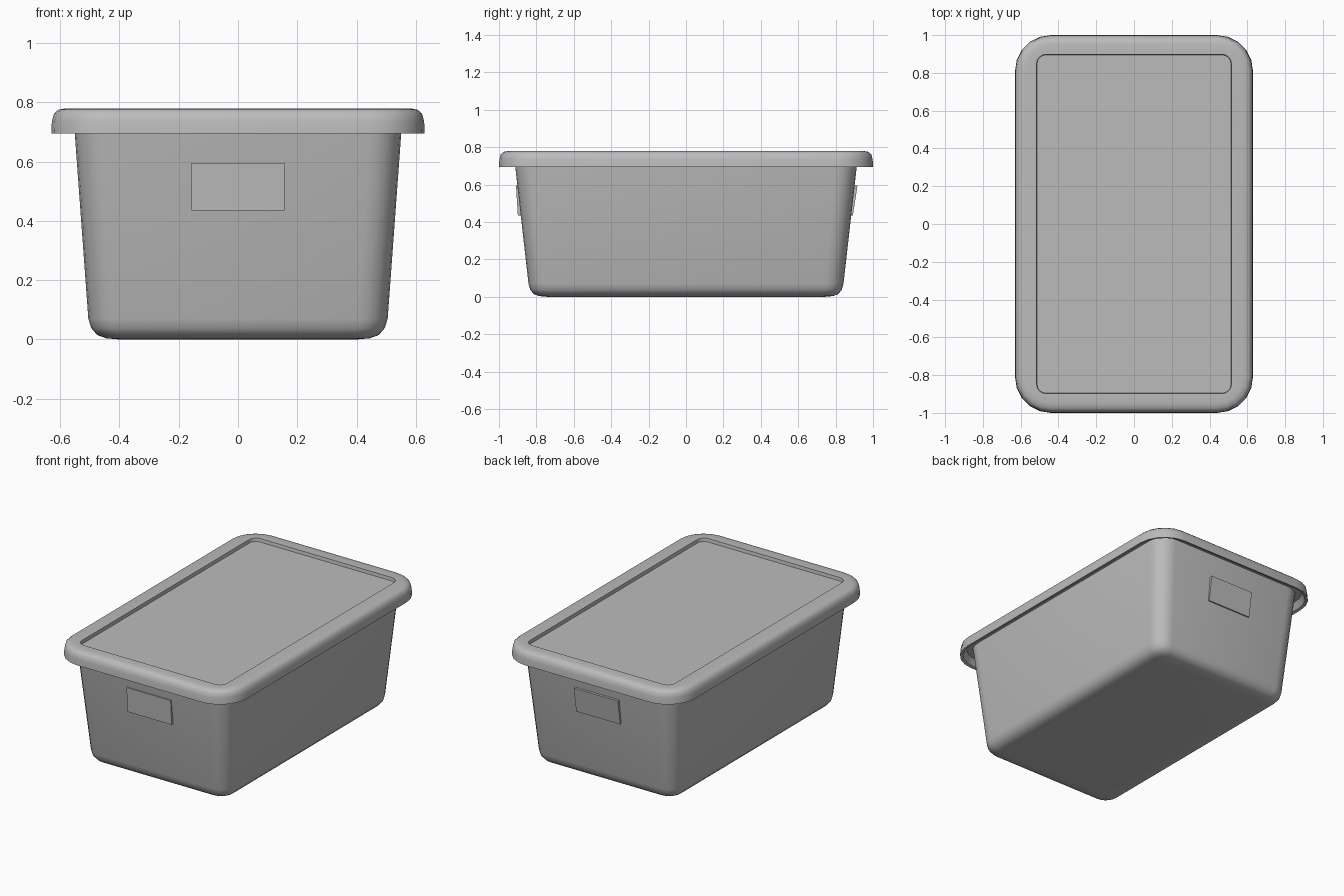
import bpy, bmesh, math

cube = bpy.data.objects.get("Cube")
if cube:
    bpy.data.objects.remove(cube, do_unlink=True)

grey = bpy.data.materials.new("grey_plastic")
grey.use_nodes = True
colour = (0.5, 0.5, 0.5, 1)
grey.diffuse_color = colour
shader = next(n for n in grey.node_tree.nodes if n.type == 'BSDF_PRINCIPLED')
shader.inputs["Base Color"].default_value = colour
shader.inputs["Roughness"].default_value = 0.6


def finish(bm, name):
    bmesh.ops.recalc_face_normals(bm, faces=bm.faces)
    mesh = bpy.data.meshes.new(name)
    bm.to_mesh(mesh)
    bm.free()
    mesh.materials.append(grey)
    obj = bpy.data.objects.new(name, mesh)
    bpy.context.collection.objects.link(obj)
    bpy.ops.object.select_all(action='DESELECT')
    obj.select_set(True)
    bpy.context.view_layer.objects.active = obj
    bpy.ops.object.shade_smooth_by_angle(angle=math.radians(40))
    return obj


def rounded_ring(bm, hx, hy, radius, z, steps=5):
    """Loop of vertices around a rounded rectangle."""
    verts = []
    for quarter, (sx, sy) in enumerate([(1, 1), (-1, 1), (-1, -1), (1, -1)]):
        for i in range(steps + 1):
            a = math.pi / 2 * (quarter + i / steps)
            verts.append(bm.verts.new((sx * (hx - radius) + radius * math.cos(a),
                                       sy * (hy - radius) + radius * math.sin(a), z)))
    return verts


def loft(name, sections):
    """Skin rounded rectangles in order and cap both ends."""
    bm = bmesh.new()
    rings = [rounded_ring(bm, *s) for s in sections]
    for a, b in zip(rings, rings[1:]):
        for i in range(len(a)):
            j = (i + 1) % len(a)
            bm.faces.new((a[i], a[j], b[j], b[i]))
    bm.faces.new(rings[0])
    bm.faces.new(rings[-1])
    return finish(bm, name)


# Tapered tub: rounded base, outer wall, then down the inside
loft("tub", [
    (0.40, 0.74, 0.04, 0.0),
    (0.445, 0.785, 0.06, 0.004),
    (0.475, 0.815, 0.08, 0.015),
    (0.495, 0.833, 0.09, 0.038),
    (0.505, 0.842, 0.10, 0.07),
    (0.554, 0.918, 0.11, 0.74),
    (0.534, 0.898, 0.09, 0.74),
    (0.485, 0.822, 0.08, 0.07),
    (0.455, 0.795, 0.06, 0.03),
])

# Lid: underside, hollow skirt, rounded rim and sunken panel
loft("lid", [
    (0.59, 0.96, 0.15, 0.74),
    (0.613, 0.983, 0.175, 0.70),
    (0.63, 1.00, 0.19, 0.695),
    (0.628, 0.998, 0.19, 0.735),
    (0.621, 0.991, 0.18, 0.762),
    (0.606, 0.976, 0.165, 0.775),
    (0.58, 0.95, 0.14, 0.78),
    (0.516, 0.898, 0.05, 0.779),
    (0.513, 0.895, 0.047, 0.758),
])


def label_plate(name, side, bottom, top):
    """Thin plate on an end wall; bottom and top are its outer offsets."""
    bm = bmesh.new()
    bmesh.ops.create_cube(bm, size=1)
    for v in bm.verts:
        outer = top if v.co.z > 0 else bottom
        depth = 0 if v.co.y > 0 else 0.016
        v.co = (v.co.x * 0.314, side * (outer - depth), 0.515 + v.co.z * 0.16)
    finish(bm, name)


# Label plates on the two ends
label_plate("front_label_plate", -1, 0.899, 0.909)
label_plate("back_label_plate", 1, 0.892, 0.917)
